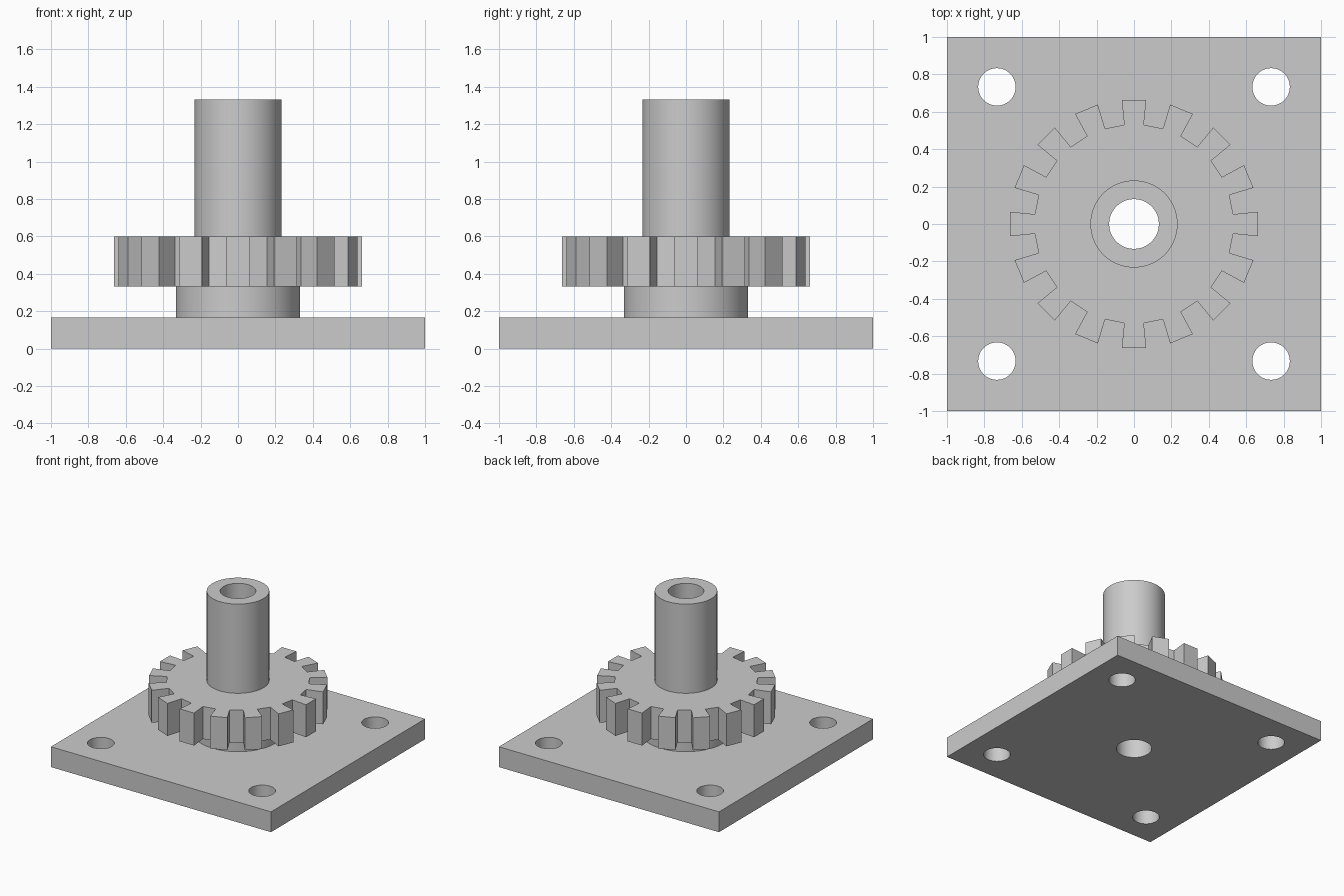
import bpy, bmesh
from math import sin, cos, pi, radians
from mathutils import Matrix

cube = bpy.data.objects.get("Cube")
if cube:
    bpy.data.objects.remove(cube, do_unlink=True)

SIDES = 64
TEETH = 16
BORE = 0.133
PLATE_TOP, COLLAR_TOP, GEAR_TOP, SHAFT_TOP = 0.167, 0.333, 0.6, 1.333

metal = bpy.data.materials.new("grey_metal")
metal.use_nodes = True
grey = (0.6, 0.6, 0.6, 1)
metal.diffuse_color = grey
metal.node_tree.nodes["Principled BSDF"].inputs["Base Color"].default_value = grey


def add_object(name, bm):
    bmesh.ops.recalc_face_normals(bm, faces=bm.faces)
    mesh = bpy.data.meshes.new(name)
    bm.to_mesh(mesh)
    bm.free()
    mesh.materials.append(metal)
    obj = bpy.data.objects.new(name, mesh)
    bpy.context.collection.objects.link(obj)
    return obj


def activate(obj):
    bpy.ops.object.select_all(action='DESELECT')
    obj.select_set(True)
    bpy.context.view_layer.objects.active = obj


def smooth(obj):
    activate(obj)
    bpy.ops.object.shade_smooth_by_angle(angle=radians(30))


def circle(radius):
    # Half-step phase lines the bore up with the gear teeth
    step = 2 * pi / SIDES
    return [(radius * cos((i - 0.5) * step), radius * sin((i - 0.5) * step))
            for i in range(SIDES)]


def gear_outline(root, tip):
    # Radial-sided teeth, with tooth and gap equally wide
    pitch = 2 * pi / TEETH
    points = []
    for t in range(TEETH):
        for r, f in ((tip, -0.25), (tip, 0.25), (root, 0.25), (root, 0.75)):
            a = (t + f) * pitch
            points.append((r * cos(a), r * sin(a)))
    return points


def bored_prism(name, outline, z0, z1):
    # Outline extruded from z0 to z1 around the central bore
    bm = bmesh.new()
    inner = circle(BORE)
    loops = [[bm.verts.new((x, y, z)) for x, y in pts]
             for pts, z in ((outline, z0), (outline, z1), (inner, z1), (inner, z0))]
    for k in range(4):
        a, b = loops[k], loops[(k + 1) % 4]
        for i in range(SIDES):
            j = (i + 1) % SIDES
            bm.faces.new((a[i], a[j], b[j], b[i]))
    obj = add_object(name, bm)
    smooth(obj)
    return obj


# Base plate
bm = bmesh.new()
bmesh.ops.create_cube(bm, size=1, matrix=Matrix.Translation((0, 0, PLATE_TOP / 2))
                      @ Matrix.Diagonal((2, 2, PLATE_TOP, 1)))
plate = add_object("base_plate", bm)

# Bolt holes and central bore cut through the plate
bm = bmesh.new()
holes = [(sx * 0.733, sy * 0.733, 0.1) for sx in (-1, 1) for sy in (-1, 1)]
for x, y, r in holes + [(0, 0, BORE)]:
    bmesh.ops.create_cone(bm, cap_ends=True, segments=SIDES, radius1=r, radius2=r,
                          depth=1, matrix=Matrix.Translation((x, y, 0))
                          @ Matrix.Rotation(-pi / SIDES, 4, 'Z'))
cutter = add_object("hole_cutter", bm)
cutter.hide_render = True
cut = plate.modifiers.new("holes", 'BOOLEAN')
cut.operation = 'DIFFERENCE'
cut.solver = 'EXACT'
cut.object = cutter
activate(plate)
bpy.ops.object.modifier_apply(modifier=cut.name)
bpy.data.objects.remove(cutter, do_unlink=True)
smooth(plate)

# Collar, gear and hollow shaft stacked on the plate
bored_prism("collar", circle(0.333), PLATE_TOP, COLLAR_TOP)
bored_prism("gear", gear_outline(0.533, 0.667), COLLAR_TOP, GEAR_TOP)
bored_prism("shaft", circle(0.233), GEAR_TOP, SHAFT_TOP)
